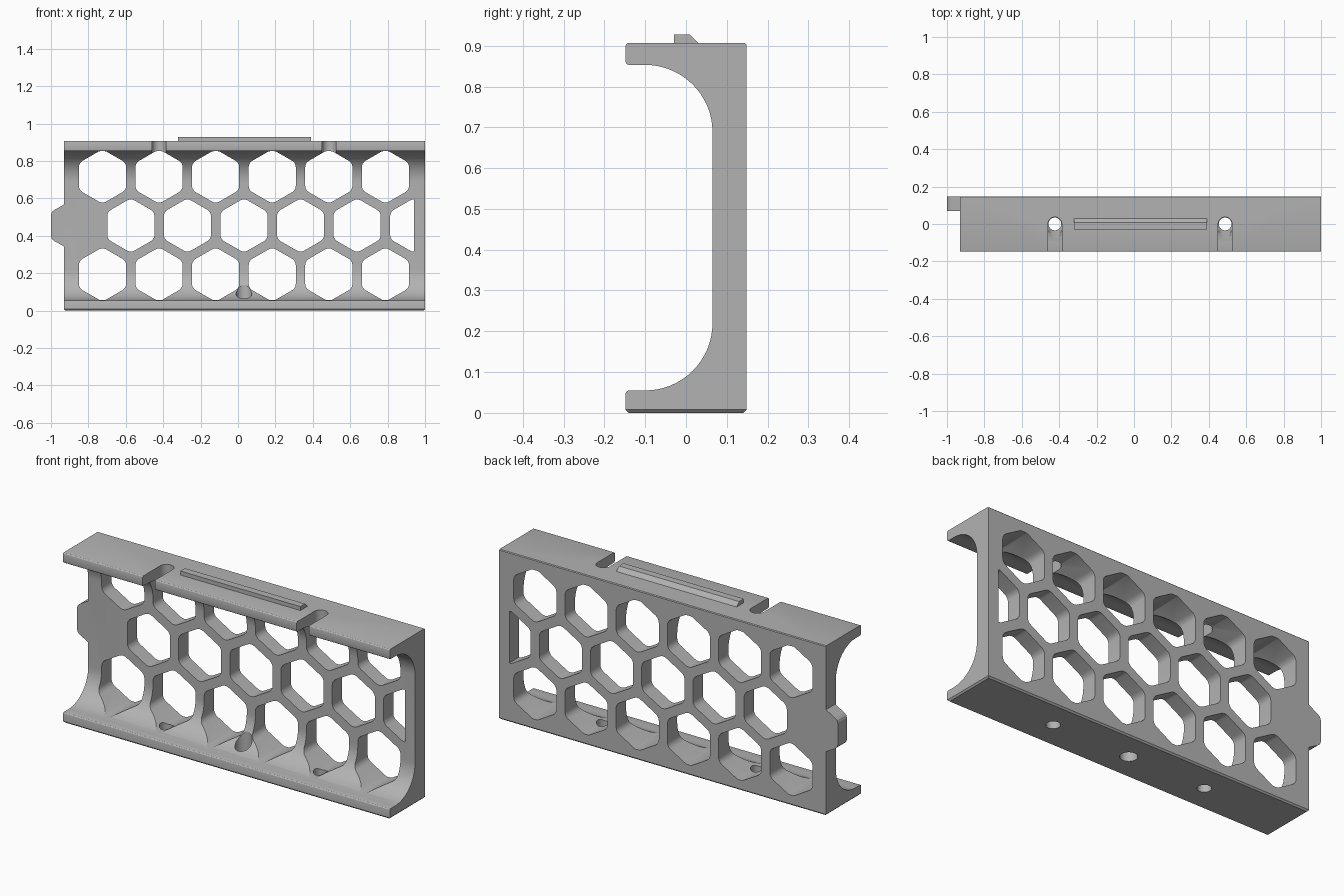
import bpy, bmesh, math
from mathutils import Vector

if "Cube" in bpy.data.objects:
    bpy.data.objects.remove(bpy.data.objects["Cube"])

grey = bpy.data.materials.new("plain grey")
grey.diffuse_color = (0.45, 0.45, 0.45, 1)
grey.use_nodes = True
grey.node_tree.nodes["Principled BSDF"].inputs["Base Color"].default_value = grey.diffuse_color

X0, X1, Y, TOP = -0.93, 1.0, 0.148, 0.907
LOW, HIGH, WEB = 0.055, 0.853, 0.065          # inner flange faces, front of web


def arc(cx, cy, r, a0, a1, n):
    return [(cx + r * math.cos(math.radians(a0 + (a1 - a0) * i / n)),
             cy + r * math.sin(math.radians(a0 + (a1 - a0) * i / n))) for i in range(n + 1)]


def prism(bm, pts, axis, a, b):
    """Extrude a 2D outline along an axis: x uses (y,z), y uses (x,z), z uses (x,y)."""
    place = {'x': lambda p, t: (t, p[0], p[1]),
             'y': lambda p, t: (p[0], t, p[1]),
             'z': lambda p, t: (p[0], p[1], t)}[axis]
    lo = [bm.verts.new(place(p, a)) for p in pts]
    hi = [bm.verts.new(place(p, b)) for p in pts]
    n = len(pts)
    faces = [bm.faces.new(lo), bm.faces.new(hi)]
    for i in range(n):
        j = (i + 1) % n
        faces.append(bm.faces.new((lo[i], lo[j], hi[j], hi[i])))
    bmesh.ops.recalc_face_normals(bm, faces=faces)


def make(name, bm):
    me = bpy.data.meshes.new(name)
    bm.to_mesh(me)
    bm.free()
    ob = bpy.data.objects.new(name, me)
    bpy.context.collection.objects.link(ob)
    me.materials.append(grey)
    return ob


def rounded_hexagon(cx, cz, half, r):
    """Pointy-top hexagon with rounded corners, clipped to the web opening."""
    d = (half - r) / math.cos(math.radians(30))
    pts = []
    for k in range(6):
        a = 30 + 60 * k
        x = cx + d * math.cos(math.radians(a))
        z = cz + d * math.sin(math.radians(a))
        pts += arc(x, z, r, a - 30, a + 30, 5)
    return [(min(x, 0.94), min(max(z, LOW + 0.001), HIGH - 0.001)) for x, z in pts]


def cut(ob, cutter):
    cutter.hide_render = True
    mod = ob.modifiers.new("cut", 'BOOLEAN')
    mod.operation = 'DIFFERENCE'
    mod.solver = 'EXACT'
    mod.object = cutter
    bpy.context.view_layer.objects.active = ob
    bpy.ops.object.modifier_apply(modifier=mod.name)
    bpy.data.objects.remove(cutter)


# C-shaped channel body with large inner fillets
c, R, r = -0.1, 0.165, 0.008
profile = [(-Y, 0), (Y, 0), (Y, TOP - 0.004), (Y - 0.004, TOP)]
profile += arc(-Y + r, TOP - r, r, 90, 180, 3)
profile += arc(-Y + r, HIGH + r, r, 180, 270, 3)
profile += arc(c, HIGH - R, R, 90, 0, 16)
profile += arc(c, LOW + R, R, 0, -90, 16)
profile += arc(-Y + r, LOW - r, r, 90, 180, 3)
bm = bmesh.new()
prism(bm, profile, 'x', X0, X1)
bottom = [e for e in bm.edges if all(v.co.z < 1e-5 for v in e.verts)]
bmesh.ops.bevel(bm, geom=bottom, offset=0.008, segments=1, affect='EDGES')
body = make("channel_body", bm)

# Honeycomb windows
pitch = 0.3025
bm = bmesh.new()
for row in (-1, 0, 1):
    start = -0.573 if row == 0 else -0.7245
    for i in range(6):
        prism(bm, rounded_hexagon(start + pitch * i, 0.455 + 0.262 * row, 0.126, 0.04),
              'y', -0.3, 0.3)
cut(body, make("honeycomb_cutter", bm))

# Open screw slots in the top flange, round holes in the bottom flange
bm = bmesh.new()
for x in (-0.423, 0.487):
    prism(bm, [(x - 0.037, -0.3), (x + 0.037, -0.3)] + arc(x, 0, 0.037, 0, 180, 16),
          'z', 0.8, 1.0)
for x, rad in ((-0.423, 0.034), (0.032, 0.042), (0.487, 0.034)):
    prism(bm, arc(x, 0, rad, 0, 360, 32)[:-1], 'z', -0.1, 0.2)
cut(body, make("hole_cutter", bm))

# Locating tab on the left end
bm = bmesh.new()
half = [(X0, 0.112), (-0.982, 0.083), (-0.995, 0.072), (-1.0, 0.058)]
prism(bm, [(x, 0.455 + z) for x, z in half] + [(x, 0.455 - z) for x, z in reversed(half)],
      'y', 0.07, Y)
make("end_tab", bm)

# Raised rail on top with one sloped side
bm = bmesh.new()
prism(bm, [(-0.03, TOP), (0.03, TOP), (0.009, 0.928), (-0.03, 0.928)], 'x', -0.32, 0.39)
make("top_rail", bm)

# Smooth the fillets and hole walls only
bpy.ops.object.select_all(action='DESELECT')
body.select_set(True)
bpy.context.view_layer.objects.active = body
bpy.ops.object.shade_smooth_by_angle(angle=math.radians(25))
